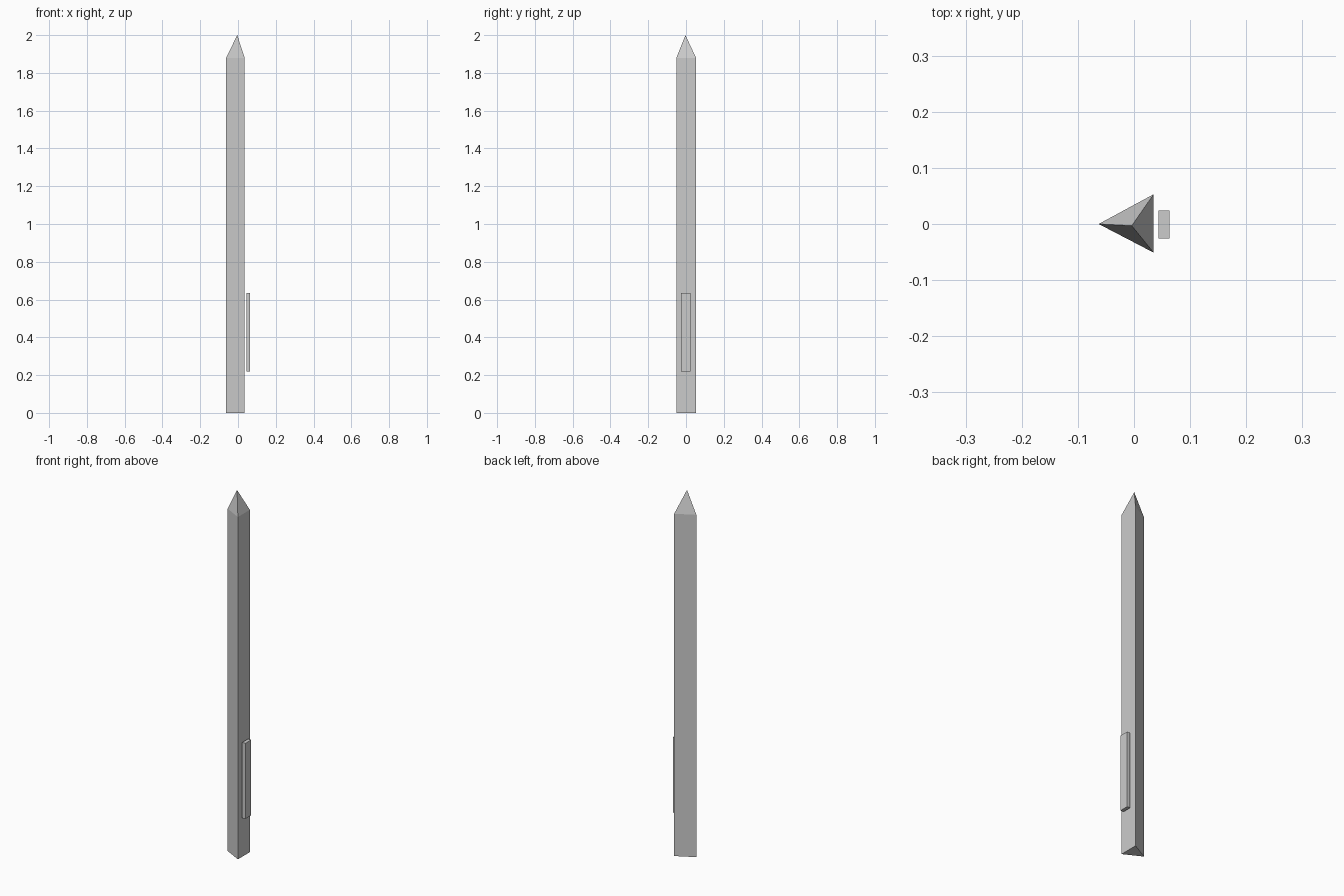
import bpy, bmesh

if "Cube" in bpy.data.objects:
    bpy.data.objects.remove(bpy.data.objects["Cube"], do_unlink=True)

grey = bpy.data.materials.new("plain grey")
grey.use_nodes = True
colour = (0.6, 0.6, 0.6, 1)
grey.diffuse_color = colour
grey.node_tree.nodes["Principled BSDF"].inputs["Base Color"].default_value = colour


def prism(name, outline, bottom, top, apex=None):
    """Extrude a flat outline upward, closing it flat or to a point."""
    bm = bmesh.new()
    low = [bm.verts.new((x, y, bottom)) for x, y in outline]
    high = [bm.verts.new((x, y, top)) for x, y in outline]
    tip = bm.verts.new(apex) if apex else None
    bm.faces.new(low[::-1])
    if not tip:
        bm.faces.new(high)
    for i in range(len(outline)):
        j = (i + 1) % len(outline)
        bm.faces.new((low[i], low[j], high[j], high[i]))
        if tip:
            bm.faces.new((high[i], high[j], tip))
    bmesh.ops.recalc_face_normals(bm, faces=bm.faces)
    mesh = bpy.data.meshes.new(name)
    bm.to_mesh(mesh)
    bm.free()
    mesh.materials.append(grey)
    obj = bpy.data.objects.new(name, mesh)
    bpy.context.collection.objects.link(obj)
    return obj


# Three-sided post with a pointed top
prism("post", [(-0.063, 0.0), (0.035, -0.051), (0.035, 0.053)],
      0, 1.88, apex=(-0.004, -0.003, 2))

# Narrow plate standing just off the flat side
prism("side_plate", [(0.044, -0.026), (0.063, -0.026),
                     (0.063, 0.024), (0.044, 0.024)], 0.22, 0.635)
